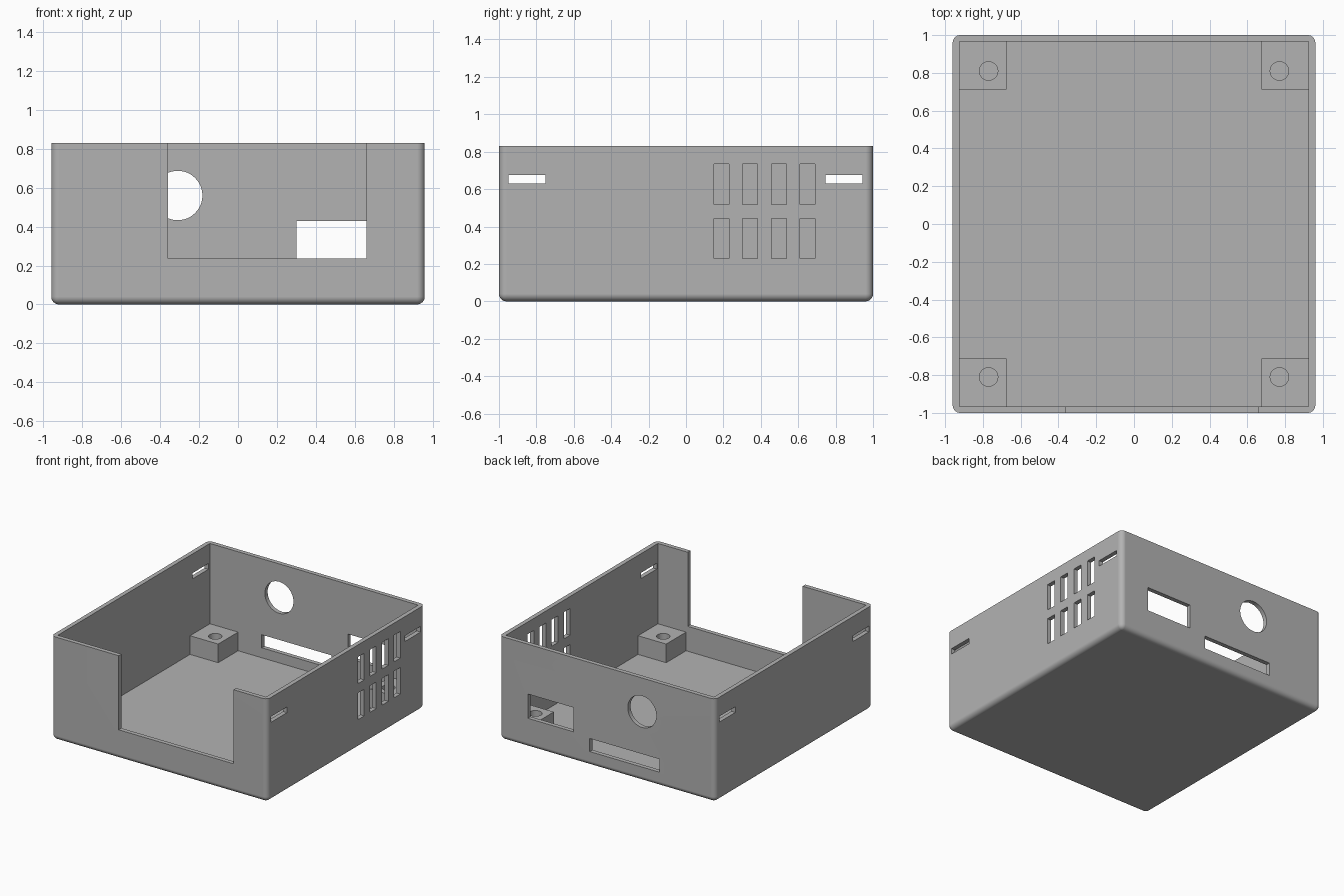
import bpy
import bmesh
from mathutils import Matrix, Vector

cube = bpy.data.objects.get("Cube")
if cube:
    bpy.data.objects.remove(cube, do_unlink=True)

W, D, H = 0.96, 1.0, 0.83      # half width, half depth, height
T = 0.035                      # wall and floor thickness
RADIUS = 0.04                  # outer edge rounding

grey = bpy.data.materials.new("plain grey")
grey.use_nodes = True
grey.diffuse_color = (0.45, 0.45, 0.45, 1)
grey.node_tree.nodes["Principled BSDF"].inputs["Base Color"].default_value = grey.diffuse_color


def make_object(name, bm):
    mesh = bpy.data.meshes.new(name)
    bm.to_mesh(mesh)
    bm.free()
    mesh.materials.append(grey)
    obj = bpy.data.objects.new(name, mesh)
    bpy.context.collection.objects.link(obj)
    return obj


def box_bmesh(xs, ys, zs):
    bm = bmesh.new()
    low, high = (Vector(p) for p in zip(xs, ys, zs))
    matrix = Matrix.Translation((low + high) / 2) @ Matrix.Diagonal((*(high - low), 1))
    bmesh.ops.create_cube(bm, size=1, matrix=matrix)
    return bm


def box(name, xs, ys, zs):
    return make_object(name, box_bmesh(xs, ys, zs))


def cylinder(name, centre, radius, depth, axis):
    bm = bmesh.new()
    turn = Matrix.Rotation(1.570796, 4, "X") if axis == "Y" else Matrix()
    bmesh.ops.create_cone(bm, cap_ends=True, segments=48, radius1=radius, radius2=radius,
                          depth=depth, matrix=Matrix.Translation(centre) @ turn)
    return make_object(name, bm)


def cut(target, cutter):
    mod = target.modifiers.new("cut", "BOOLEAN")
    mod.operation = "DIFFERENCE"
    mod.solver = "EXACT"
    mod.object = cutter
    activate(target)
    bpy.ops.object.modifier_apply(modifier=mod.name)
    bpy.data.objects.remove(cutter, do_unlink=True)


def activate(obj):
    bpy.ops.object.select_all(action="DESELECT")
    obj.select_set(True)
    bpy.context.view_layer.objects.active = obj


def finish(obj):
    activate(obj)
    bpy.ops.object.shade_smooth_by_angle(angle=0.6)
    obj.modifiers.new("even shading", "WEIGHTED_NORMAL").keep_sharp = True


# Outer case, rounded everywhere except around the open top
bm = box_bmesh((-W, W), (-D, D), (0, H))
rounded = [e for e in bm.edges if any(v.co.z < H / 2 for v in e.verts)]
bmesh.ops.bevel(bm, geom=rounded, offset=RADIUS, segments=8, profile=0.5, affect="EDGES")
case = make_object("case_shell", bm)

# Cavity and front opening
cut(case, box("cavity", (T - W, W - T), (T - D, D - T), (T, H + 0.2)))
cut(case, box("front_opening", (-0.36, 0.66), (-D - 0.1, 0.1 - D), (0.235, H + 0.2)))

# Back wall ports
back = (D - 0.1, D + 0.1)
cut(case, box("square_port", (0.30, 0.705), back, (0.235, 0.43)))
cut(case, box("card_slot", (-0.465, 0.155), back, (0.115, 0.22)))
cut(case, cylinder("round_port", (-0.31, D, 0.56), 0.127, 0.2, "Y"))

# Lid clip slots through both side walls
for side in (-1, 1):
    for y in (-0.85, 0.845):
        xs = sorted((side * (W - 0.1), side * (W + 0.1)))
        cut(case, box("clip_slot", xs, (y - 0.1, y + 0.1), (0.63, 0.676)))

# Two rows of vents in the left wall
for z in (0.337, 0.626):
    for i in range(4):
        y = 0.19 + 0.153 * i
        cut(case, box("vent", (W - 0.1, W + 0.1), (y - 0.04, y + 0.04),
                      (z - 0.107, z + 0.107)))
finish(case)

# Drilled corner mounting posts
for side, sx in (("right", -1), ("left", 1)):
    for end, sy in (("front", -1), ("back", 1)):
        xs = sorted((sx * 0.675, sx * (W - T + 0.005)))
        ys = sorted((sy * 0.713, sy * (D - T + 0.005)))
        post = box(f"mounting_post_{end}_{side}", xs, ys, (T - 0.005, 0.185))
        cut(post, cylinder("screw_hole", (sx * 0.77, sy * 0.81, 0.185), 0.049, 0.3, "Z"))
        finish(post)
